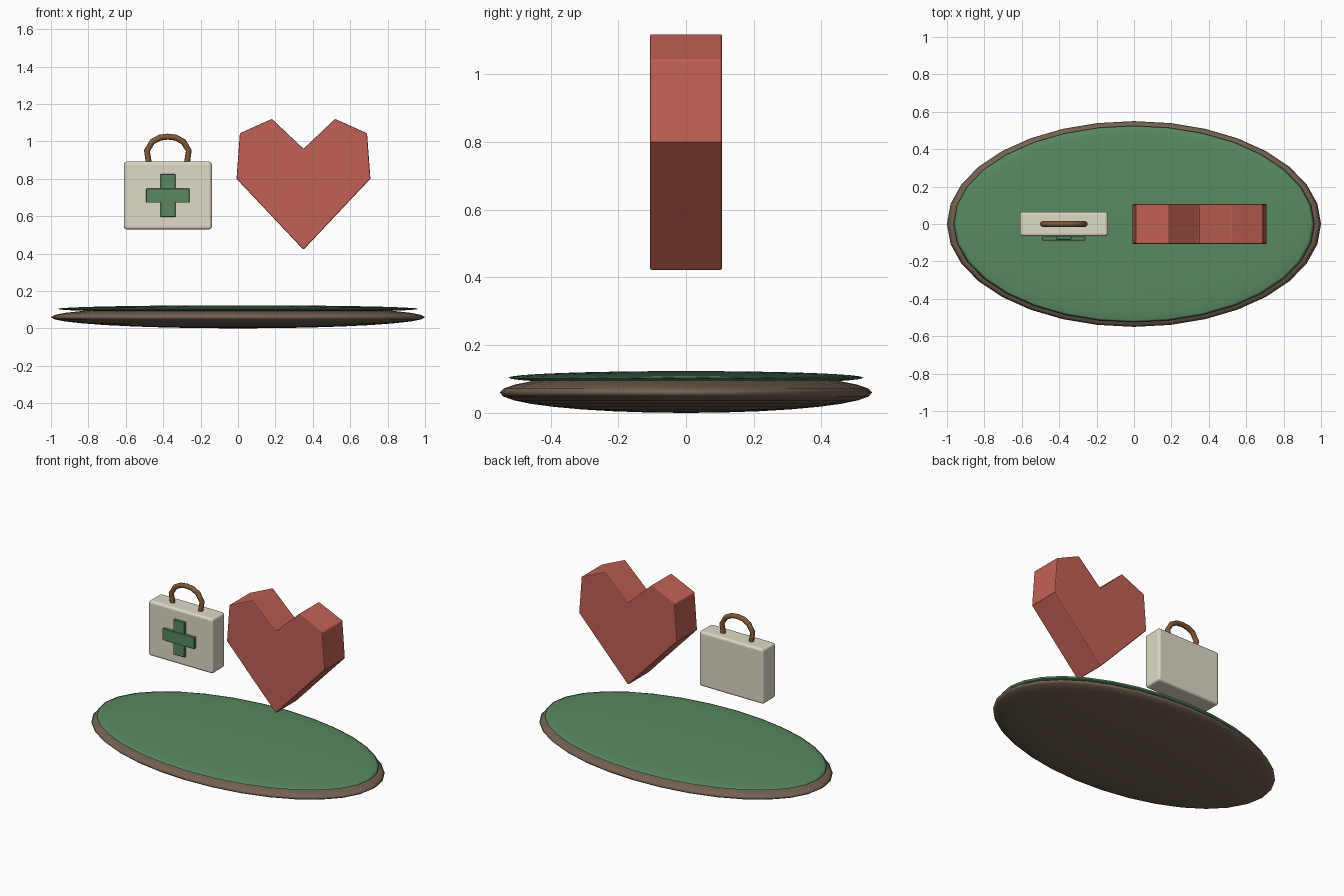
import bpy, bmesh, math

if "Cube" in bpy.data.objects:
    bpy.data.objects.remove(bpy.data.objects["Cube"])


def material(name, rgb):
    m = bpy.data.materials.new(name)
    m.diffuse_color = (*rgb, 1)
    m.use_nodes = True
    m.node_tree.nodes["Principled BSDF"].inputs["Base Color"].default_value = m.diffuse_color
    return m


GREEN = material("green", (0.10, 0.25, 0.12))
EARTH = material("earth", (0.17, 0.12, 0.085))
CREAM = material("cream", (0.74, 0.70, 0.58))
RED = material("red", (0.54, 0.12, 0.09))
LEATHER = material("leather", (0.22, 0.10, 0.04))


def finish(obj, name, mat, bevel=0, segments=2):
    obj.name = name
    obj.data.materials.append(mat)
    if bevel:
        b = obj.modifiers.new("bevel", 'BEVEL')
        b.width, b.segments = bevel, segments
        b.limit_method, b.angle_limit = 'ANGLE', math.radians(50)
    return obj


def disc(name, z, scale, mat):
    bpy.ops.mesh.primitive_uv_sphere_add(segments=32, ring_count=16, radius=1, location=(0, 0, z))
    obj = bpy.context.object
    obj.scale = scale
    bpy.ops.object.transform_apply(location=False, rotation=False, scale=True)
    bpy.ops.object.shade_smooth()
    return finish(obj, name, mat)


def box(name, loc, size, mat, bevel, segments=2):
    bpy.ops.mesh.primitive_cube_add(size=1, location=loc)
    obj = bpy.context.object
    obj.scale = size
    bpy.ops.object.transform_apply(location=False, rotation=False, scale=True)
    return finish(obj, name, mat, bevel, segments)


# Ground island with grass cap
disc("ground_base", 0.06, (1, 0.55, 0.06), EARTH)
disc("grass_top", 0.104, (0.965, 0.525, 0.0195), GREEN)

# First aid case with raised cross
CX = -0.375
box("case_body", (CX, 0, 0.71), (0.47, 0.13, 0.362), CREAM, 0.015, 3)
box("cross_vertical", (CX, -0.073, 0.71), (0.08, 0.018, 0.23), GREEN, 0.002, 1)
box("cross_horizontal", (CX, -0.077, 0.71), (0.232, 0.02, 0.076), GREEN, 0.002, 1)

# Carry handle: mirrored path swept with a round section
half = [(-0.102, 0.885), (-0.112, 0.95), (-0.083, 0.998), (-0.042, 1.02)]
path = half + [(0, 1.025)] + [(-x, z) for x, z in reversed(half)]
curve = bpy.data.curves.new("handle", 'CURVE')
curve.dimensions = '3D'
curve.bevel_depth, curve.bevel_resolution, curve.use_fill_caps = 0.016, 2, True
spline = curve.splines.new('POLY')
spline.points.add(len(path) - 1)
for p, (x, z) in zip(spline.points, path):
    p.co = (CX + x, 0, z, 1)
handle = bpy.data.objects.new("case_handle", curve)
bpy.context.collection.objects.link(handle)
finish(handle, "case_handle", LEATHER)

# Faceted heart: mirrored outline extruded in depth
HX, DEPTH = 0.35, 0.107
right = [(0.358, 0.80), (0.34, 1.043), (0.169, 1.12)]
outline = [(0, 0.42)] + right + [(0, 0.96)] + [(-x, z) for x, z in reversed(right)]
bm = bmesh.new()
face = bm.faces.new([bm.verts.new((HX + x, -DEPTH, z)) for x, z in outline])
ext = bmesh.ops.extrude_face_region(bm, geom=[face])
bmesh.ops.translate(bm, vec=(0, 2 * DEPTH, 0),
                    verts=[v for v in ext["geom"] if isinstance(v, bmesh.types.BMVert)])
bmesh.ops.recalc_face_normals(bm, faces=bm.faces)
mesh = bpy.data.meshes.new("heart")
bm.to_mesh(mesh)
bm.free()
heart = bpy.data.objects.new("heart", mesh)
bpy.context.collection.objects.link(heart)
finish(heart, "heart", RED, 0.006, 2)
